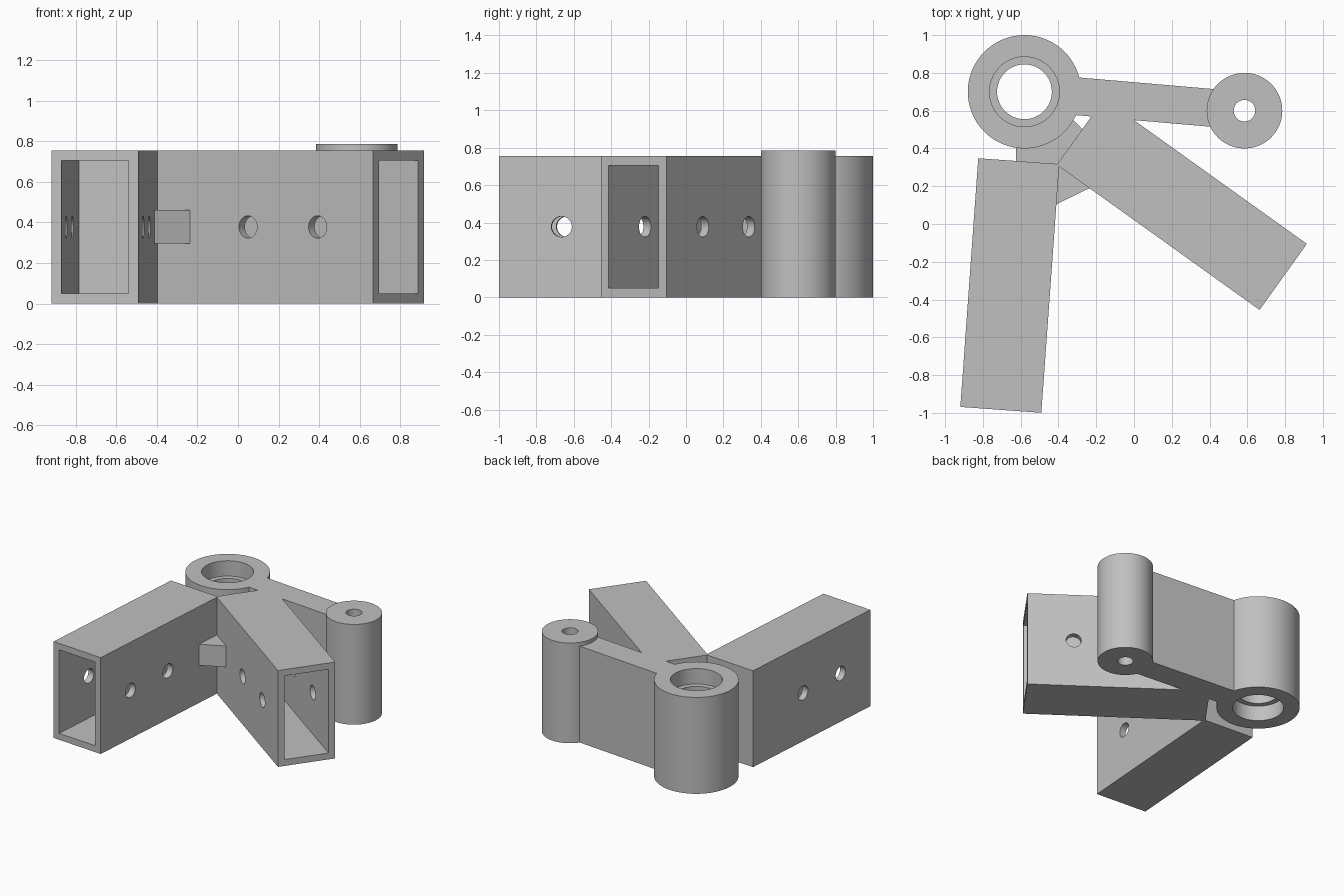
import bpy, bmesh, math
from mathutils import Matrix, Vector

default = bpy.data.objects.get("Cube")
if default:
    bpy.data.objects.remove(default, do_unlink=True)

HEIGHT = 0.755
BIG = Vector((-0.58, 0.70))
SMALL = Vector((0.585, 0.60))

grey = bpy.data.materials.new("plain grey")
grey.use_nodes = True
colour = (0.53, 0.53, 0.53, 1)
grey.diffuse_color = colour
grey.node_tree.nodes["Principled BSDF"].inputs["Base Color"].default_value = colour


def finish(name, bm, matrix=None):
    bmesh.ops.recalc_face_normals(bm, faces=bm.faces)
    mesh = bpy.data.meshes.new(name)
    bm.to_mesh(mesh)
    bm.free()
    mesh.materials.append(grey)
    obj = bpy.data.objects.new(name, mesh)
    bpy.context.collection.objects.link(obj)
    if matrix:
        obj.matrix_world = matrix
    return obj


def smooth(obj):
    obj.data.shade_smooth()
    obj.data.set_sharp_from_angle(angle=math.radians(35))


def box(name, low, high, matrix):
    bm = bmesh.new()
    low, high = Vector(low), Vector(high)
    size = high - low
    place = Matrix.Translation((low + high) / 2) @ Matrix.Diagonal((*size, 1))
    bmesh.ops.create_cube(bm, size=1, matrix=place)
    return finish(name, bm, matrix)


def cut(obj, cutter):
    cutter.hide_render = True
    mod = obj.modifiers.new("cut", 'BOOLEAN')
    mod.operation = 'DIFFERENCE'
    mod.solver = 'EXACT'
    mod.object = cutter
    bpy.context.view_layer.update()
    bpy.context.view_layer.objects.active = obj
    bpy.ops.object.modifier_apply(modifier=mod.name)
    bpy.data.objects.remove(cutter, do_unlink=True)


def frame(start, end):
    """Local X runs from start towards end."""
    d = Vector(end) - Vector(start)
    return Matrix.Translation((*start, 0)) @ Matrix.Rotation(math.atan2(d.y, d.x), 4, 'Z')


# Rectangular sockets, open at the start and closed at the far end
def socket(name, start, end):
    length, half, wall, plug = 1.32, 0.215, 0.05, 0.12
    m = frame(start, end)
    obj = box(name, (0, -half, 0), (length, half, HEIGHT), m)
    cut(obj, box("cavity", (-0.1, wall - half, wall),
                 (length - plug, half - wall, HEIGHT - wall), m))
    for x in (0.335, 0.757):
        bm = bmesh.new()
        place = Matrix.Translation((x, 0, HEIGHT / 2)) @ Matrix.Rotation(math.pi / 2, 4, 'X')
        bmesh.ops.create_cone(bm, cap_ends=True, segments=40, radius1=0.055,
                              radius2=0.055, depth=0.6, matrix=place)
        cut(obj, finish("bolt_hole", bm, m))
    smooth(obj)


socket("left_socket", (-0.705, -0.984), (-0.61, 0.335))
socket("right_socket", (0.79, -0.28), (-0.283, 0.488))


# Turned bosses from a closed radius / height profile
def turned(name, profile, centre, segments=72):
    bm = bmesh.new()
    rings = []
    for r, z in profile:
        angles = [math.tau * i / segments for i in range(segments)]
        rings.append([bm.verts.new((r * math.cos(a), r * math.sin(a), z)) for a in angles])
    for a, b in zip(rings, rings[1:] + rings[:1]):
        for i in range(segments):
            j = (i + 1) % segments
            bm.faces.new((a[i], a[j], b[j], b[i]))
    smooth(finish(name, bm, Matrix.Translation((*centre, 0))))


step = 0.12
turned("bearing_boss", [(0.30, 0), (0.30, HEIGHT), (0.185, HEIGHT),
                        (0.185, HEIGHT - step), (0.145, HEIGHT - step),
                        (0.145, step), (0.185, step), (0.185, 0)], BIG)
turned("pivot_boss", [(0.20, 0), (0.20, 0.785), (0.057, 0.785), (0.057, 0)], SMALL)

# Arm joining the two bosses
span = (SMALL - BIG).length
box("link_arm", (0.24, -0.10, 0), (span - 0.12, 0.10, HEIGHT), frame(BIG, SMALL))

# Mid-height web tying the sockets to the bearing boss
outline = [(-0.42, 0.10), (-0.235, 0.19), (-0.30, 0.28), (-0.27, 0.50), (-0.32, 0.55),
           (-0.45, 0.55), (-0.625, 0.45), (-0.625, 0.28), (-0.44, 0.28)]
bm = bmesh.new()
base = bm.faces.new([bm.verts.new((x, y, 0.295)) for x, y in outline])
top = bmesh.ops.extrude_face_region(bm, geom=[base])["geom"]
bmesh.ops.translate(bm, vec=(0, 0, 0.165),
                    verts=[v for v in top if isinstance(v, bmesh.types.BMVert)])
if not base.is_valid or len(bm.faces) < len(outline) + 2:
    bmesh.ops.holes_fill(bm, edges=bm.edges)
finish("tie_web", bm)
